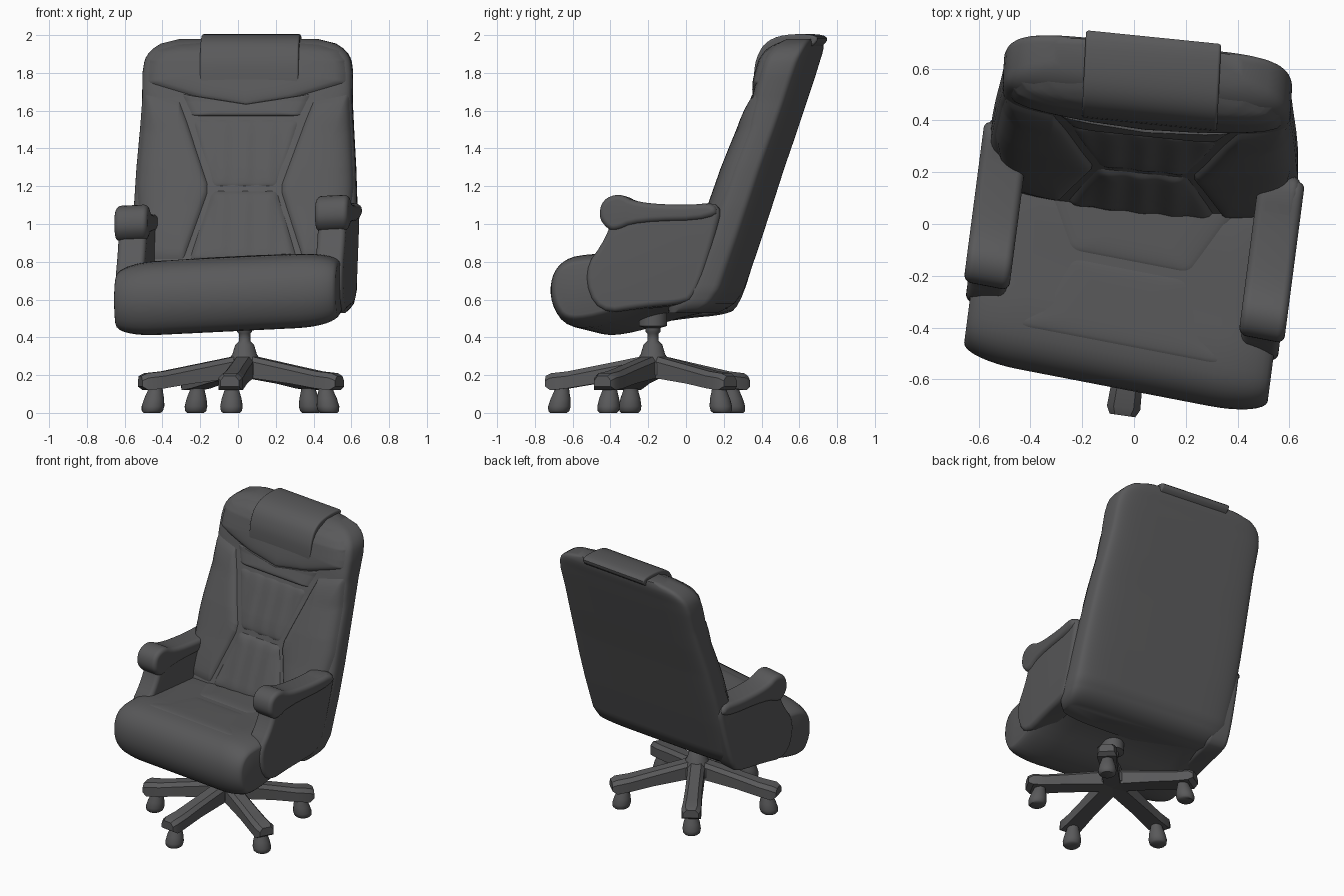
import bpy, bmesh, math
from mathutils import Matrix, Vector

if "Cube" in bpy.data.objects:
    bpy.data.objects.remove(bpy.data.objects["Cube"])

leather = bpy.data.materials.new("dark_grey_leather")
leather.use_nodes = True
GREY = (0.1, 0.1, 0.103, 1)
leather.diffuse_color = GREY
leather.node_tree.nodes["Principled BSDF"].inputs["Base Color"].default_value = GREY

# The upper chair is swivelled on its base; seat and arms also lean a little
BACK = Matrix(((0.985, 0.05, 0, 0.025), (-0.10, 1, 0, 0), (0, 0, 1, 0), (0, 0, 0, 1)))
SEAT = Matrix(((0.985, 0.13, 0, 0.005), (-0.19, 0.995, 0, 0), (0.048, 0, 1, 0), (0, 0, 0, 1)))


def finish(name, bm, matrix, angle=45):
    bmesh.ops.recalc_face_normals(bm, faces=bm.faces)
    bm.transform(matrix)
    mesh = bpy.data.meshes.new(name)
    bm.to_mesh(mesh)
    bm.free()
    mesh.materials.append(leather)
    ob = bpy.data.objects.new(name, mesh)
    bpy.context.collection.objects.link(ob)
    bpy.ops.object.select_all(action='DESELECT')
    ob.select_set(True)
    bpy.context.view_layer.objects.active = ob
    bpy.ops.object.shade_smooth_by_angle(angle=math.radians(angle))


def soften(points):
    """Round a closed outline by cutting its corners twice."""
    pts = [Vector(p) for p in points]
    for _ in range(2):
        pts = [a.lerp(b, t) for a, b in zip(pts, pts[1:] + pts[:1]) for t in (0.25, 0.75)]
    return pts


def dense(points, n=6):
    pts = [Vector(p) for p in points]
    return [a.lerp(b, i / n) for a, b in zip(pts, pts[1:] + pts[:1]) for i in range(n)]


def loft(bm, rings, caps=True):
    loops = [[bm.verts.new(p) for p in ring] for ring in rings]
    for a, b in zip(loops, loops[1:]):
        for i in range(len(a)):
            j = (i + 1) % len(a)
            bm.faces.new((a[i], a[j], b[j], b[i]))
    if caps:
        bm.faces.new(loops[0])
    bm.faces.new(loops[-1])


def inset(pts, d):
    out = []
    for i, p in enumerate(pts):
        t = (pts[(i + 1) % len(pts)] - pts[i - 1]).normalized()
        out.append(p + Vector((t.y, -t.x)) * d)
    return out


def side_extrude(name, profile, x0, x1, length, drop, matrix):
    """Extrude a clockwise (y, z) profile across x; ends round off over length by drop."""
    pts = soften(profile)
    steps = [i * math.pi / 16 for i in range(9)]
    stations = [(x0 + length * (1 - math.cos(a)), drop * (1 - math.sin(a))) for a in steps]
    stations += [(x0 + x1 - x, d) for x, d in reversed(stations)]
    bm = bmesh.new()
    loft(bm, [[(x, p.x, p.y) for p in inset(pts, d)] for x, d in stations])
    finish(name, bm, matrix)


# Backrest: stacked sections of height, half width, front and rear depth
SECTIONS = [(0.53, 0.55, -0.07, 0.13), (0.57, 0.59, -0.07, 0.21), (0.65, 0.605, -0.02, 0.265),
            (0.9, 0.605, 0.09, 0.35), (1.1, 0.60, 0.17, 0.415), (1.3, 0.59, 0.24, 0.48),
            (1.5, 0.575, 0.32, 0.55), (1.65, 0.565, 0.38, 0.60), (1.8, 0.565, 0.42, 0.65),
            (1.87, 0.555, 0.44, 0.672), (1.92, 0.525, 0.47, 0.69), (1.955, 0.47, 0.51, 0.695),
            (1.98, 0.37, 0.56, 0.69)]


def section(z):
    for a, b in zip(SECTIONS, SECTIONS[1:]):
        if z <= b[0]:
            t = max(0, (z - a[0]) / (b[0] - a[0]))
            return [p + (q - p) * t for p, q in zip(a, b)][1:]
    return SECTIONS[-1][1:]


def front_power(z):
    """The front is round low down and flatter across the head."""
    return 3 + 2 * min(1, max(0, (z - 1.5) / 0.2))


def back_front(x, z):
    w, f, r = section(z)
    n = front_power(z)
    mid = f * 0.45 + r * 0.55
    return mid - (mid - f) * max(0, 1 - min(1, abs(x) / w) ** n) ** (1 / n)


def power(v, n):
    return math.copysign(abs(v) ** (2 / n), v)


rings = []
for k in range(59):
    z = 0.53 + k * 0.025
    w, f, r = section(z)
    mid = f * 0.45 + r * 0.55
    ring = []
    for i in range(64):
        a = i * math.tau / 64
        rear = math.sin(a) > 0
        n = 6 if rear else front_power(z)
        ring.append((w * power(math.cos(a), n),
                     mid + (r - mid if rear else mid - f) * power(math.sin(a), n), z))
    rings.append(ring)
bm = bmesh.new()
loft(bm, rings)
finish("backrest_shell", bm, BACK, 60)


def pad(name, outline, bulge, place, matrix=BACK, ripple=0.0):
    """Puffed cushion over a surface; place(u, v, lift) gives its points."""
    pts = soften(dense(outline))
    centre = sum(pts, Vector((0, 0))) / len(pts)
    rings = []
    for k in range(14):
        s = 1 - k * 0.075
        puff = (1 - s ** 5) ** 0.5
        ring = []
        for p in pts:
            u, v = centre.lerp(p, s)
            ring.append(place(u, v, (bulge + ripple * math.cos(u * 50)) * puff - 0.01))
        rings.append(ring)
    bm = bmesh.new()
    loft(bm, rings, caps=False)
    finish(name, bm, matrix, 60)


def on_back(u, v, lift):
    return (u, back_front(u, v) - lift, v)


def on_seat(u, v, lift):
    return (u, v, 0.815 + lift)


def mirrored(half):
    return half + [(-u, v) for u, v in reversed(half)]


# Back cushions
pad("upper_back_panel", mirrored([(0.18, 1.19), (0.3, 1.56)]), 0.02, on_back, ripple=0.004)
pad("lower_back_panel", mirrored([(0.3, 0.8), (0.18, 1.18)]), 0.035, on_back, ripple=0.004)
pad("back_yoke", mirrored([(0.3, 1.57), (0.36, 1.69), (0.0, 1.635)]), 0.03, on_back)
pad("head_cushion", mirrored([(0.0, 1.62), (0.25, 1.66), (0.56, 1.75), (0.555, 1.86), (0.51, 1.92),
                              (0.4, 1.955), (0.2, 1.97)]), 0.035, on_back)
bolster = [(0.36, 1.66), (0.32, 1.56), (0.195, 1.21), (0.195, 1.16), (0.32, 0.8),
           (0.54, 0.8), (0.59, 1.2), (0.555, 1.7)]
for side, sign in (("left", 1), ("right", -1)):
    pad(side + "_back_bolster", [(u * sign, v) for u, v in bolster], 0.04, on_back)

# Band wrapped over the head cushion
side_extrude("head_band", [(0.43, 1.64), (0.385, 1.69), (0.385, 1.78), (0.395, 1.87), (0.44, 1.96),
                           (0.54, 2.005), (0.725, 2.005), (0.72, 1.95), (0.6, 1.9)],
             -0.25, 0.28, 0.012, 0.012, BACK)

# Seat with a rolled front edge
side_extrude("seat", [(0.2, 0.58), (-0.1, 0.53), (-0.36, 0.44), (-0.55, 0.425), (-0.635, 0.55),
                      (-0.635, 0.70), (-0.56, 0.80), (-0.42, 0.825), (-0.25, 0.82), (0.25, 0.82)],
             -0.595, 0.595, 0.22, 0.06, SEAT)
pad("seat_rear_panel", mirrored([(0.25, -0.16), (0.44, 0.2)]), 0.025, on_seat, SEAT)
pad("seat_front_panel", mirrored([(0.44, -0.48), (0.26, -0.15)]), 0.02, on_seat, SEAT)

# Arms: a side panel and a scrolled pad on each side
panel = [(0.17, 0.58), (0.08, 0.545), (-0.1, 0.53), (-0.36, 0.49), (-0.44, 0.72), (-0.31, 0.9),
         (-0.27, 1.05), (0.1, 1.07), (0.31, 1.09), (0.27, 0.9)]
scroll = [(-0.15, 0.98), (-0.26, 0.93), (-0.31, 0.95), (-0.35, 1.01), (-0.33, 1.1), (-0.24, 1.135),
          (-0.15, 1.085), (0.1, 1.07), (0.28, 1.085), (0.28, 0.99)]
for side, sign in (("left", 1), ("right", -1)):
    for part, shape, a, b in (("arm_panel", panel, 0.46, 0.612), ("arm_pad", scroll, 0.45, 0.628)):
        side_extrude(side + "_" + part, shape, min(a * sign, b * sign), max(a * sign, b * sign),
                     0.03, 0.03, SEAT)


def lathe(name, profile, matrix):
    bm = bmesh.new()
    loft(bm, [[(r * math.cos(i * math.tau / 24), r * math.sin(i * math.tau / 24), z)
               for i in range(24)] for r, z in profile])
    finish(name, bm, matrix)


# Column, hub and tilt mechanism
HUB = Matrix.Translation((0.035, -0.175, 0))
lathe("column", [(0.1, 0.2), (0.1, 0.26), (0.065, 0.31), (0.05, 0.36), (0.03, 0.38), (0.03, 0.42),
                 (0.04, 0.43), (0.04, 0.45), (0.075, 0.46), (0.075, 0.57)], HUB)

# Five legs, each with a caster
LEG = [(0.0, 0.055, 0.19, 0.31), (0.1, 0.055, 0.18, 0.29), (0.3, 0.055, 0.155, 0.25),
       (0.45, 0.06, 0.13, 0.22), (0.54, 0.065, 0.12, 0.21), (0.57, 0.05, 0.14, 0.195)]
for k, heading in enumerate((-98, -28, 46, 121, 194)):
    turn = HUB @ Matrix.Rotation(math.radians(heading), 4, 'Z')
    bm = bmesh.new()
    loft(bm, [[(r, -w, lo), (r, w, lo), (r, w, hi - 0.025), (r, w * 0.6, hi),
               (r, -w * 0.6, hi), (r, -w, hi - 0.025)] for r, w, lo, hi in LEG])
    finish("leg_%d" % (k + 1), bm, turn, 30)
    tilt = Matrix.Shear('XY', 4, (-0.15, 0))
    lathe("caster_%d" % (k + 1), [(0.045, 0), (0.056, 0.01), (0.06, 0.035), (0.053, 0.075),
                                  (0.042, 0.11), (0.037, 0.13), (0.037, 0.17)],
          turn @ Matrix.Translation((0.505, 0, 0)) @ tilt)
